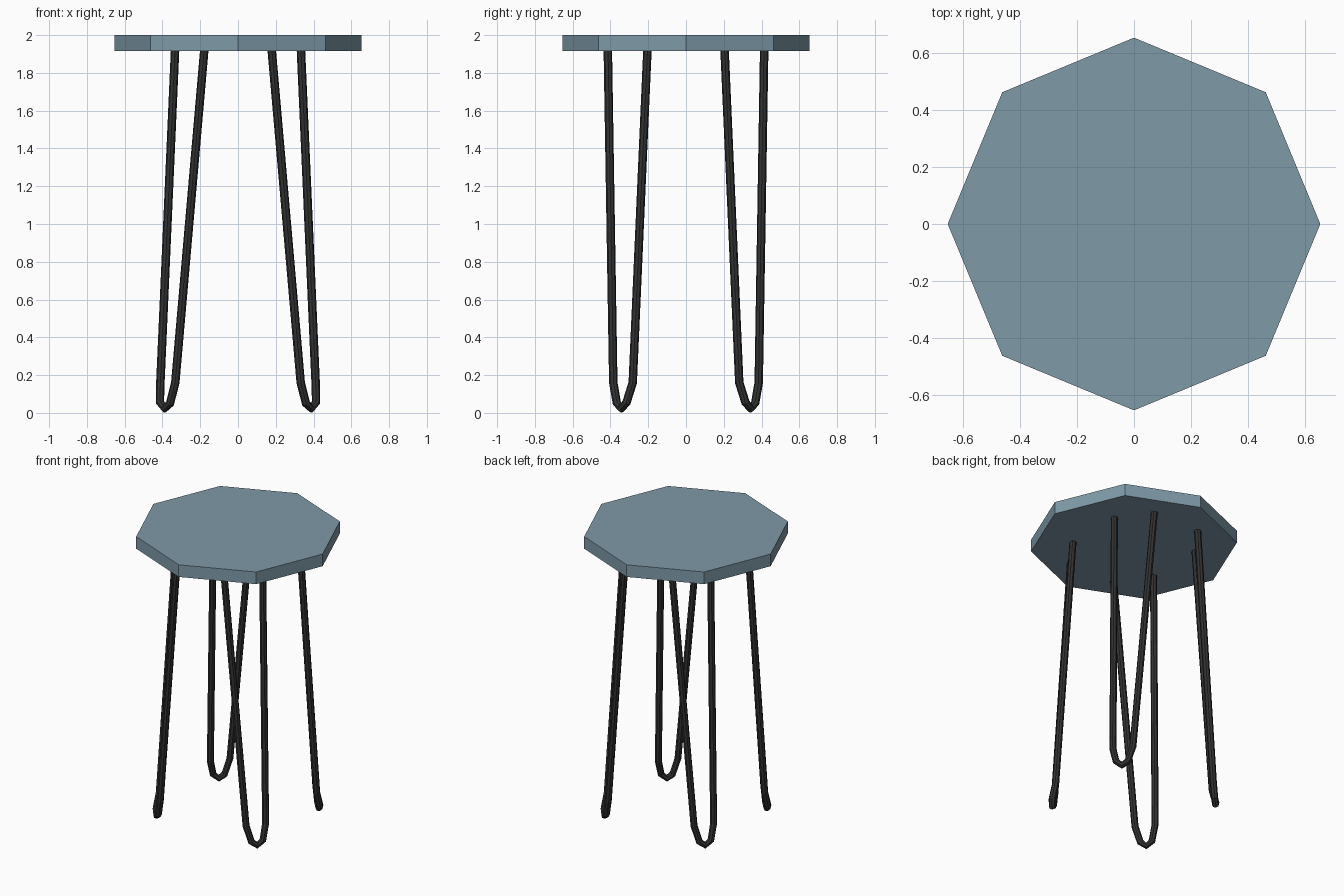
import bpy
from mathutils import Vector

if "Cube" in bpy.data.objects:
    bpy.data.objects.remove(bpy.data.objects["Cube"])


def material(name, rgb):
    m = bpy.data.materials.new(name)
    m.diffuse_color = (*rgb, 1)
    m.use_nodes = True
    m.node_tree.nodes["Principled BSDF"].inputs["Base Color"].default_value = m.diffuse_color
    return m


blue = material("slate blue", (0.21, 0.32, 0.39))
black = material("black metal", (0.032, 0.032, 0.032))

# Octagonal seat, corners on the axes
bpy.ops.mesh.primitive_cylinder_add(vertices=8, radius=0.655, depth=0.085,
                                    location=(0, 0, 1.9575))
seat = bpy.context.object
seat.name = "seat"
seat.data.materials.append(blue)

# Hairpin leg path: down one strand, round the foot, up the other
PATH = [(0.333, 0.204, 1.925), (0.411, 0.282, 0.16), (0.413, 0.315, 0.055),
        (0.388, 0.342, 0.023), (0.360, 0.366, 0.050), (0.332, 0.385, 0.16),
        (0.178, 0.414, 1.925)]


def hairpin_leg(name, sx, sy):
    curve = bpy.data.curves.new(name, 'CURVE')
    curve.dimensions = '3D'
    curve.bevel_depth = 0.0225
    curve.bevel_resolution = 2
    curve.use_fill_caps = True
    spline = curve.splines.new('POLY')
    spline.points.add(len(PATH) - 1)
    for p, (x, y, z) in zip(spline.points, PATH):
        p.co = (sx * x, sy * y, z, 1)
    spline.use_smooth = False
    curve.materials.append(black)
    leg = bpy.data.objects.new(name, curve)
    bpy.context.collection.objects.link(leg)
    # Turn the tube into a mesh
    bpy.ops.object.select_all(action='DESELECT')
    leg.select_set(True)
    bpy.context.view_layer.objects.active = leg
    bpy.ops.object.convert(target='MESH')


# Four legs, mirrored across both axes
for side, sx in (("left", -1), ("right", 1)):
    for end, sy in (("front", -1), ("back", 1)):
        hairpin_leg(f"{end}_{side}_leg", sx, sy)
